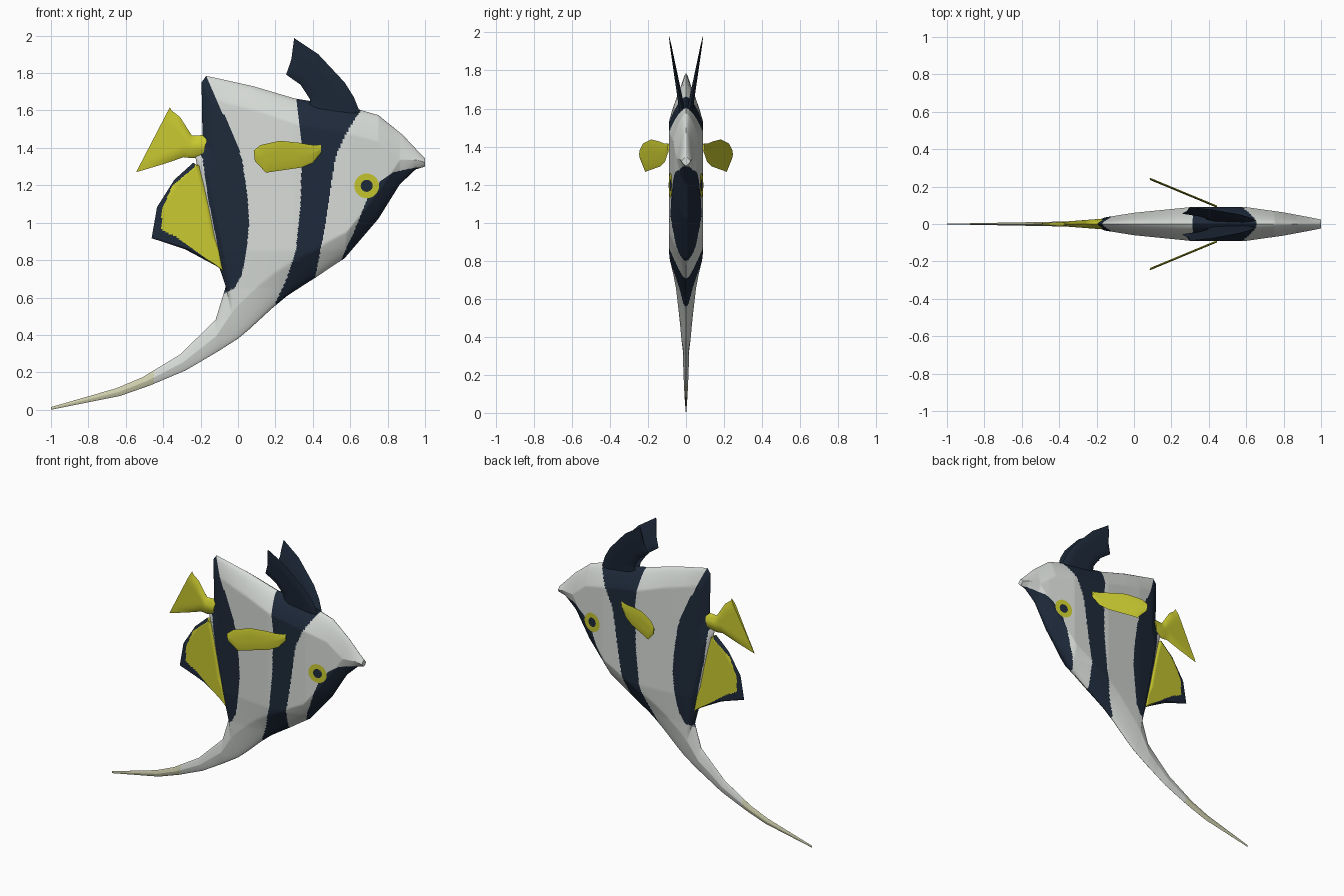
import bpy, bmesh, math
from mathutils import Vector
from mathutils.bvhtree import BVHTree

if "Cube" in bpy.data.objects:
    bpy.data.objects.remove(bpy.data.objects["Cube"])


def material(name, rgb):
    m = bpy.data.materials.new(name)
    m.diffuse_color = (*rgb, 1)
    m.use_nodes = True
    m.node_tree.nodes["Principled BSDF"].inputs["Base Color"].default_value = m.diffuse_color
    return m


WHITE = material("white", (0.68, 0.71, 0.68))
NAVY = material("navy", (0.013, 0.023, 0.043))
YELLOW = material("yellow", (0.58, 0.58, 0.03))
CREAM = material("cream", (0.62, 0.62, 0.42))


def interp(v, pts):
    """Piecewise linear lookup in a sorted list of (key, value)."""
    if v <= pts[0][0]:
        return pts[0][1]
    for (a, fa), (b, fb) in zip(pts, pts[1:]):
        if v <= b:
            return fa + (fb - fa) * (v - a) / (b - a)
    return pts[-1][1]


def finish(name, bm, mats):
    bmesh.ops.recalc_face_normals(bm, faces=bm.faces[:])
    me = bpy.data.meshes.new(name)
    bm.to_mesh(me)
    bm.free()
    for m in mats:
        me.materials.append(m)
    ob = bpy.data.objects.new(name, me)
    bpy.context.collection.objects.link(ob)
    bpy.ops.object.select_all(action='DESELECT')
    ob.select_set(True)
    bpy.context.view_layer.objects.active = ob
    bpy.ops.object.shade_smooth_by_angle(angle=math.radians(50))
    return ob


def loft(name, pairs, width, mats, rule=None, step=0.03, m=12, edge=0.05,
         offset=lambda x, z: 0.0, side=1):
    """Lens-shaped sections between pairs of outline points (x, z, x, z)."""
    rows = []
    for p, q in zip(pairs, pairs[1:]):
        n = max(1, math.ceil(max(math.dist(p[:2], q[:2]), math.dist(p[2:], q[2:])) / step))
        rows += [[a + (b - a) * i / n for a, b in zip(p, q)] for i in range(n)]
    rows.append(pairs[-1])
    bm = bmesh.new()
    rings = []
    for x0, z0, x1, z1 in rows:
        length = math.dist((x0, z0), (x1, z1))
        reach = min(edge, length / 2)
        ring = []
        for j in range(2 * m):
            k, s = (j, 1) if j <= m else (2 * m - j, -1)
            t = k / m
            x, z = x0 + (x1 - x0) * t, z0 + (z1 - z0) * t
            f = min(1, min(t, 1 - t) * length / reach) ** 0.6
            ring.append(bm.verts.new((x, side * (offset(x, z) + s * f * width(x, z)), z)))
        rings.append(ring)
    for a, b in zip(rings, rings[1:]):
        for j in range(2 * m):
            k = (j + 1) % (2 * m)
            bm.faces.new((a[j], a[k], b[k], b[j]))
    bm.faces.new(rings[0])
    bm.faces.new(rings[-1])
    if rule:
        for f in bm.faces:
            c = f.calc_center_median()
            f.material_index = rule(c.x, c.z)
    return finish(name, bm, mats)


# Body with trailing filament: back outline paired with belly outline
body_pairs = [
    (1.0, 1.345, 1.0, 1.30), (.96, 1.385, .95, 1.285), (.88, 1.47, .865, 1.205),
    (.75, 1.575, .75, 1.02), (.63, 1.61, .57, .81), (.45, 1.64, .50, .764),
    (.30, 1.665, .42, .71), (.08, 1.73, .36, .672), (-.17, 1.785, .32, .646),
    (-.195, 1.75, .31, .64), (-.19, 1.47, .26, .607), (-.23, 1.36, .24, .59),
    (-.187, 1.15, .18, .54), (-.14, .94, .12, .485), (-.10, .76, .06, .43),
    (-.065, .66, 0, .38), (-.12, .48, -.11, .31), (-.31, .295, -.28, .21),
    (-.51, .174, -.47, .13), (-.65, .115, -.63, .074), (-1, .014, -1, 0)]
W_X = [(-1, .003), (-.5, .018), (-.2, .028), (0, .06), (.3, .09), (.6, .09),
       (.8, .062), (.95, .034), (1, .024)]
W_Z = [(.4, .6), (.65, .75), (.85, 1)]

# Stripe boundaries as x looked up by height
REAR_L = [(.64, -.085), (.885, -.11), (1.13, -.16), (1.35, -.19), (1.48, -.3)]
REAR_R = [(.60, -.12), (.65, -.02), (.72, .02), (.85, .045), (1.0, .06), (1.15, .05),
          (1.35, .02), (1.5, -.04), (1.65, -.11), (1.785, -.165)]
MID_L = [(.57, .2), (.7, .26), (.85, .31), (1.1, .335), (1.35, .34), (1.5, .335), (1.65, .31)]
MID_R = [(.7, .41), (.8, .43), (.95, .46), (1.15, .49), (1.35, .52), (1.48, .58), (1.61, .66)]
HEAD_L = [(.8, .55), (.95, .62), (1.15, .70), (1.22, .76), (1.27, .83), (1.295, .95)]


def body_rule(x, z):
    if x < -.45:
        return 2
    rear = z > .61 and interp(z, REAR_L) < x < interp(z, REAR_R)
    mid = interp(z, MID_L) < x < interp(z, MID_R)
    head = z < 1.295 and x > interp(z, HEAD_L)
    return 1 if rear or mid or head else 0


body = loft("body", body_pairs, lambda x, z: interp(x, W_X) * interp(z, W_Z),
            [WHITE, NAVY, CREAM], body_rule, step=.012, m=100, edge=.14)

# Tail fin
loft("tail_fin", [(-.16, 1.47, -.19, 1.35), (-.245, 1.465, -.25, 1.345),
                  (-.275, 1.51, -.29, 1.35), (-.31, 1.565, -.4, 1.313),
                  (-.355, 1.60, -.5, 1.283), (-.364, 1.618, -.545, 1.27)],
     lambda x, z: interp(x, [(-.5, .003), (-.2, .026)]), [YELLOW])

# Lower rear fin with dark border
BORDER = [(.77, -.12), (.91, -.31), (.965, -.41), (1.07, -.406), (1.195, -.353), (1.3, -.23)]
loft("lower_fin", [(-.24, 1.32, -.2, 1.30), (-.34, 1.23, -.17, 1.2),
                   (-.433, 1.083, -.14, 1.08), (-.462, .917, -.11, .92),
                   (-.283, .858, -.08, .85), (-.10, .76, -.06, .72)],
     lambda x, z: interp(x, [(-.46, .004), (-.1, .03)]), [YELLOW, NAVY],
     lambda x, z: int(x < interp(z, BORDER)), step=.01, m=40, edge=.03)

for label, side in (("right", -1), ("left", 1)):
    # Tall horn-like back fins, leaning outward
    loft("back_fin_" + label, [(.66, 1.57, .38, 1.58), (.62, 1.67, .385, 1.66),
                               (.57, 1.75, .335, 1.737), (.43, 1.9, .257, 1.792),
                               (.30, 1.987, .285, 1.87)],
         lambda x, z: interp(z, [(1.58, .016), (1.97, .003)]), [NAVY],
         offset=lambda x, z: .018 + (z - 1.58) * .178, side=side)

    # Side fins sweeping back and outward
    loft("side_fin_" + label, [(.445, 1.415, .445, 1.375), (.385, 1.417, .40, 1.32),
                               (.33, 1.427, .34, 1.295), (.225, 1.438, .22, 1.278),
                               (.12, 1.415, .15, 1.267), (.084, 1.385, .09, 1.33)],
         lambda x, z: .006, [YELLOW],
         offset=lambda x, z: .09 + (.45 - x) * .415, side=side)

    # Eyes: thin discs laid on the head surface
    src = bmesh.new()
    src.from_mesh(body.data)
    tree = BVHTree.FromBMesh(src)
    src.free()

    def on_head(x, z):
        hit = tree.ray_cast(Vector((x, side, z)), Vector((0, -side, 0)))[0]
        return (x, hit.y + side * .004, z)

    bm = bmesh.new()
    prev = None
    for i, r in enumerate((.002, .015, .032, .049, .066)):
        ring = [bm.verts.new(on_head(.688 + r * math.cos(a), 1.197 + r * math.sin(a)))
                for a in (k * math.tau / 32 for k in range(32))]
        if prev:
            for k in range(32):
                n = (k + 1) % 32
                f = bm.faces.new((prev[k], prev[n], ring[n], ring[k]))
                f.material_index = int(i < 3)
        else:
            bm.faces.new(ring).material_index = 1
        prev = ring
    finish("eye_" + label, bm, [YELLOW, NAVY])
